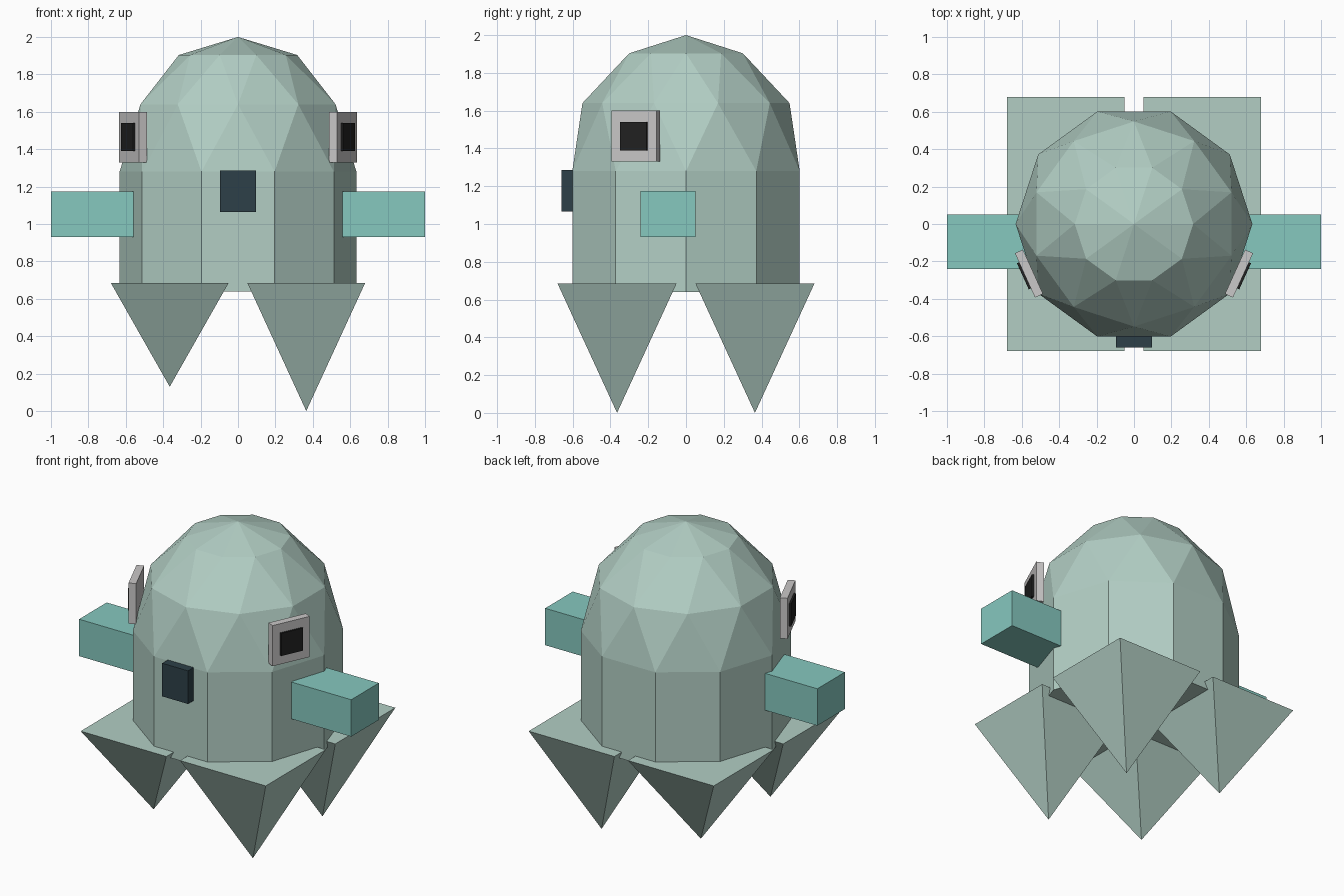
import bpy, bmesh
from math import sin, cos, pi, radians
from mathutils import Matrix, Vector

cube = bpy.data.objects.get("Cube")
if cube:
    bpy.data.objects.remove(cube, do_unlink=True)


def material(name, rgb):
    """Flat material from an sRGB colour given in 0-255."""
    lin = [((c / 255 + 0.055) / 1.055) ** 2.4 for c in rgb] + [1]
    m = bpy.data.materials.new(name)
    m.use_nodes = True
    m.diffuse_color = lin
    m.node_tree.nodes["Principled BSDF"].inputs["Base Color"].default_value = lin
    return m


sage = material("sage", (178, 206, 196))
teal = material("teal", (134, 200, 191))
navy = material("dark slate", (45, 64, 72))
grey = material("light grey", (202, 200, 200))
black = material("black", (33, 33, 33))


def finish(name, bm, mat):
    bmesh.ops.recalc_face_normals(bm, faces=bm.faces)
    mesh = bpy.data.meshes.new(name)
    bm.to_mesh(mesh)
    bm.free()
    mesh.materials.append(mat)
    obj = bpy.data.objects.new(name, mesh)
    bpy.context.collection.objects.link(obj)
    return obj


def box(name, centre, size, mat, turn=0):
    bm = bmesh.new()
    place = (Matrix.Translation(centre) @ Matrix.Rotation(turn, 4, "Z")
             @ Matrix.Diagonal((*size, 1)))
    bmesh.ops.create_cube(bm, size=1, matrix=place)
    return finish(name, bm, mat)


# Body: ten-sided wall under a dome whose rings are staggered by half a step
SIDES, RADIUS, SHOULDER, DOME, BASE = 10, 0.633, 1.28, 0.72, 0.64
bm = bmesh.new()


def ring(radius, z, stagger=0):
    angles = [2 * pi * (i + stagger) / SIDES for i in range(SIDES)]
    return [bm.verts.new((radius * cos(a), radius * sin(a), z)) for a in angles]


def dome_ring(polar, stagger):
    return ring(RADIUS * sin(polar), SHOULDER + DOME * cos(polar), stagger)


foot = ring(RADIUS, BASE)
low = ring(RADIUS, SHOULDER)
mid = dome_ring(radians(60), 0.5)
top = dome_ring(radians(30), 0)
apex = bm.verts.new((0, 0, SHOULDER + DOME))
bm.faces.new(foot)
for i in range(SIDES):
    j = (i + 1) % SIDES
    bm.faces.new((foot[i], foot[j], low[j], low[i]))
    for straight in (low, top):
        bm.faces.new((straight[i], straight[j], mid[i]))
        bm.faces.new((mid[i], straight[j], mid[j]))
    bm.faces.new((top[i], top[j], apex))
finish("body", bm, sage)

# Legs: upside-down pyramids, shorter on the right
for side, x, tip in (("left", 1, 0), ("right", -1, 0.13)):
    for end, y in (("front", -1), ("back", 1)):
        bm = bmesh.new()
        centre = Vector((x * 0.365, y * 0.365, 0))
        half = 0.315
        square = [bm.verts.new(centre + Vector((a * half, b * half, 0.685)))
                  for a, b in ((-1, -1), (1, -1), (1, 1), (-1, 1))]
        point = bm.verts.new(centre + Vector((0, 0, tip)))
        bm.faces.new(square)
        for i in range(4):
            bm.faces.new((square[i], square[(i + 1) % 4], point))
        finish(f"{end}_{side}_leg", bm, sage)

# Arms and eyes on both sides
for side, x in (("left", 1), ("right", -1)):
    box(f"{side}_arm", (x * 0.78, -0.095, 1.0525), (0.44, 0.29, 0.245), teal)
    turn = radians(-24.4)
    out = Vector((x * cos(turn), sin(turn), 0))
    eye = Vector((x * 0.5615, -0.265, 1.465))
    box(f"{side}_eye", eye, (0.047, 0.26, 0.27), grey, x * turn)
    box(f"{side}_pupil", eye + out * 0.026, (0.02, 0.153, 0.15), black, x * turn)

# Nose
box("nose", (0, -0.615, 1.175), (0.19, 0.09, 0.22), navy)
